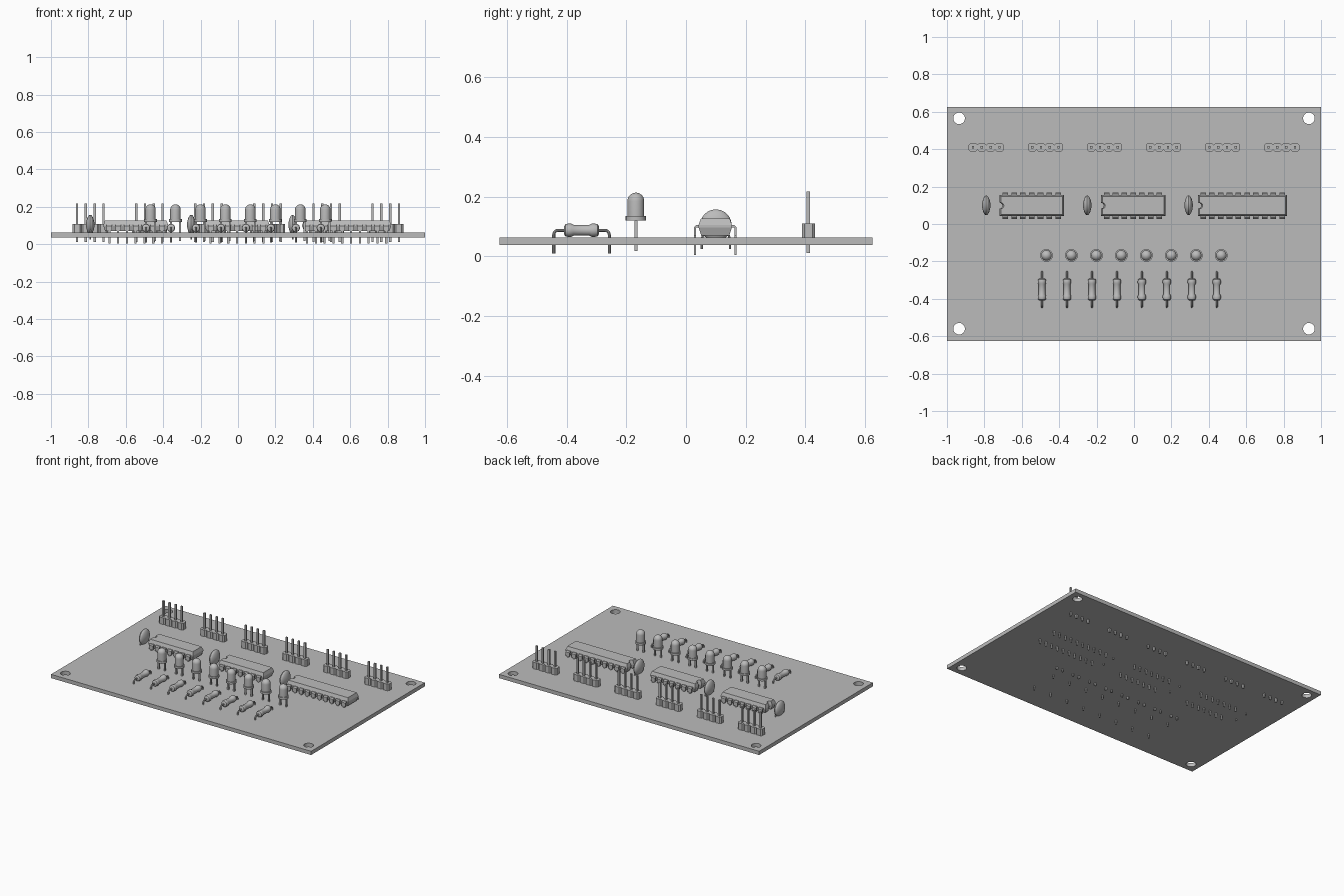
import bpy, bmesh, math
from mathutils import Matrix, Vector

cube = bpy.data.objects.get("Cube")
if cube:
    bpy.data.objects.remove(cube, do_unlink=True)

grey = bpy.data.materials.new("plain_grey")
grey.use_nodes = True
grey.diffuse_color = (0.5, 0.5, 0.5, 1)
grey.node_tree.nodes["Principled BSDF"].inputs["Base Color"].default_value = (0.5, 0.5, 0.5, 1)

BOARD_LOW, BOARD_TOP = 0.037, 0.063
PITCH = 0.047


def box(bm, center, size):
    m = Matrix.Translation(center) @ Matrix.Diagonal((*size, 1))
    bmesh.ops.create_cube(bm, size=1, matrix=m)


def prism(bm, outline, offset):
    """Extrude a flat outline along an offset vector."""
    face = bm.faces.new([bm.verts.new(p) for p in outline])
    top = bmesh.ops.extrude_face_region(bm, geom=[face], use_keep_orig=True)["geom"]
    bmesh.ops.translate(bm, vec=offset, verts=[g for g in top if isinstance(g, bmesh.types.BMVert)])


def lathe(bm, profile, matrix, steps=24):
    """Spin (radius, height) points round the local z axis."""
    verts = [bm.verts.new((r, 0, h)) for r, h in profile]
    edges = [bm.edges.new(pair) for pair in zip(verts, verts[1:])]
    res = bmesh.ops.spin(bm, geom=verts + edges, axis=(0, 0, 1), cent=(0, 0, 0),
                         angle=math.tau, steps=steps, use_merge=True)
    made = {v for v in bm.verts if v.index == -1} | set(verts)
    made |= {v for g in res["geom_last"] for v in ([g] if isinstance(g, bmesh.types.BMVert) else g.verts)}
    stack = list(made)
    while stack:
        for e in stack.pop().link_edges:
            for v in e.verts:
                if v not in made:
                    made.add(v)
                    stack.append(v)
    bmesh.ops.transform(bm, matrix=matrix, verts=list(made))


def tube(bm, path, radius, sides=10):
    """Sweep a round wire along a path lying in a plane of constant x."""
    rings = []
    for i, p in enumerate(path):
        t = (Vector(path[min(i + 1, len(path) - 1)]) - Vector(path[max(i - 1, 0)])).normalized()
        u = Vector((1, 0, 0))
        w = t.cross(u)
        rings.append([bm.verts.new(Vector(p) + radius * (u * math.cos(a) + w * math.sin(a)))
                      for a in (math.tau * k / sides for k in range(sides))])
    for a, b in zip(rings, rings[1:]):
        for k in range(sides):
            n = (k + 1) % sides
            bm.faces.new((a[k], a[n], b[n], b[k]))
    bm.faces.new(rings[0])
    bm.faces.new(rings[-1])


def place(name, bm, spots, smooth=True):
    """Turn the bmesh into one shared mesh and put a copy at each spot."""
    bmesh.ops.remove_doubles(bm, verts=bm.verts, dist=0.00001)
    bmesh.ops.recalc_face_normals(bm, faces=bm.faces)
    mesh = bpy.data.meshes.new(name)
    bm.to_mesh(mesh)
    bm.free()
    mesh.materials.append(grey)
    for i, (x, y) in enumerate(spots):
        label = name if len(spots) == 1 else f"{name}_{i + 1}"
        ob = bpy.data.objects.new(label, mesh)
        ob.location = (x, y, 0)
        bpy.context.collection.objects.link(ob)
    if smooth:
        bpy.ops.object.select_all(action="DESELECT")
        ob.select_set(True)
        bpy.context.view_layer.objects.active = ob
        bpy.ops.object.shade_smooth_by_angle(angle=math.radians(35))
    return ob


# Board with four mounting holes
bm = bmesh.new()
box(bm, (0, 0, (BOARD_LOW + BOARD_TOP) / 2), (2, 1.25, BOARD_TOP - BOARD_LOW))
board = place("circuit_board", bm, [(0, 0)], smooth=False)
bm = bmesh.new()
for x in (-0.935, 0.935):
    for y in (-0.56, 0.565):
        bmesh.ops.create_cone(bm, cap_ends=True, segments=32, radius1=0.031, radius2=0.031,
                              depth=0.2, matrix=Matrix.Translation((x, y, 0.05)))
cutter = place("hole_cutter", bm, [(0, 0)], smooth=False)
cutter.hide_render = True
cutter.hide_viewport = True
cutter.display_type = "WIRE"
cut = board.modifiers.new("holes", "BOOLEAN")
cut.operation = "DIFFERENCE"
cut.solver = "EXACT"
cut.object = cutter

# Pin headers: four chamfered blocks, each with a square pin
bm = bmesh.new()
h, c = 0.022, 0.009
w = PITCH / 2
for i in range(4):
    x = (i - 1.5) * PITCH
    corners = [(w, h - c), (w - c, h), (c - w, h), (-w, h - c),
               (-w, c - h), (c - w, -h), (w - c, -h), (w, c - h)]
    prism(bm, [(x + a, b, BOARD_TOP) for a, b in corners], (0, 0, 0.046))
    box(bm, (x, 0, 0.114), (0.012, 0.012, 0.206))
place("pin_header", bm, [(-0.79 + 0.316 * i, 0.41) for i in range(6)], smooth=False)


# Chips: tapered body with an end notch and two rows of bent legs
def chip(name, x, pins, length):
    bm = bmesh.new()
    layers = []
    for z, half, inset in ((0.07, 0.047, 0.009), (0.096, 0.056, 0), (0.104, 0.056, 0), (0.127, 0.048, 0.008)):
        e = length / 2 - inset
        notch = [(-e + 0.016 * math.sin(a), 0.016 * math.cos(a))
                 for a in (math.pi * (1 - k / 8) for k in range(9))]
        ring = [(-e, -half), (e, -half), (e, half), (-e, half)] + notch[::-1]
        layers.append([bm.verts.new((px, py, z)) for px, py in ring])
    for a, b in zip(layers, layers[1:]):
        for k in range(len(a)):
            n = (k + 1) % len(a)
            bm.faces.new((a[k], a[n], b[n], b[k]))
    bm.faces.new(layers[0])
    bm.faces.new(layers[-1])
    for i in range(pins):
        px = (i - (pins - 1) / 2) * PITCH
        for s in (-1, 1):
            side = [(0.05, 0.104), (0.064, 0.104), (0.071, 0.097), (0.071, 0.07),
                    (0.064, 0.07), (0.064, 0.096), (0.05, 0.096)]
            prism(bm, [(px - 0.015, s * y, z) for y, z in side], (0.03, 0, 0))
            box(bm, (px, s * 0.0675, 0.039), (0.011, 0.007, 0.07))
    place(name, bm, [(x, 0.098)], smooth=False)


chip("left_chip", -0.547, 7, 0.345)
chip("middle_chip", -0.005, 7, 0.345)
chip("right_chip", 0.581, 10, 0.475)

# Disc capacitors: a lens on two wires
bm = bmesh.new()
lens = [(0.053 * math.cos(a), 0.023 * math.sin(a)) for a in (math.pi * (k / 12 - 0.5) for k in range(13))]
lens = [(max(r, 0) ** 1.25 * 0.053 ** -0.25, v) for r, v in lens]
lathe(bm, lens, Matrix.Translation((0, 0, 0.104)) @ Matrix.Rotation(math.pi / 2, 4, "Y"))
for s in (-1, 1):
    tube(bm, [(0, s * 0.034, 0.09), (0, s * 0.043, 0.07), (0, s * 0.047, 0.058), (0, s * 0.047, 0.025)], 0.004)
place("disc_capacitor", bm, [(x, 0.1) for x in (-0.79, -0.25, 0.292)])

# Lamps: flanged dome on two legs
bm = bmesh.new()
dome = [(0.028 * math.cos(a), 0.185 + 0.028 * math.sin(a)) for a in (math.pi * k / 16 for k in range(8))]
lathe(bm, [(0, 0.12), (0.034, 0.12), (0.034, 0.134), (0.028, 0.134)] + dome + [(0, 0.213)], Matrix())
for s in (-1, 1):
    box(bm, (s * PITCH / 2, 0, 0.071), (0.01, 0.01, 0.106))
place("lamp", bm, [(-0.468 + 0.1335 * i, -0.168) for i in range(8)])

# Resistors: waisted body on a bent wire
bm = bmesh.new()
half = [(0, -0.058), (0.014, -0.058), (0.02, -0.054), (0.022, -0.046), (0.022, -0.034), (0.018, -0.026)]
lathe(bm, half + [(r, -v) for r, v in reversed(half)],
      Matrix.Translation((0, 0, 0.087)) @ Matrix.Rotation(math.pi / 2, 4, "X"))
for s in (-1, 1):
    bend = [(0, s * (0.078 + 0.015 * math.sin(a)), 0.072 + 0.015 * math.cos(a))
            for a in (math.pi * k / 12 for k in range(7))]
    tube(bm, [(0, s * 0.05, 0.087)] + bend + [(0, s * 0.093, 0.01)], 0.0053)
place("resistor", bm, [(-0.492 + 0.1335 * i, -0.35) for i in range(8)])
